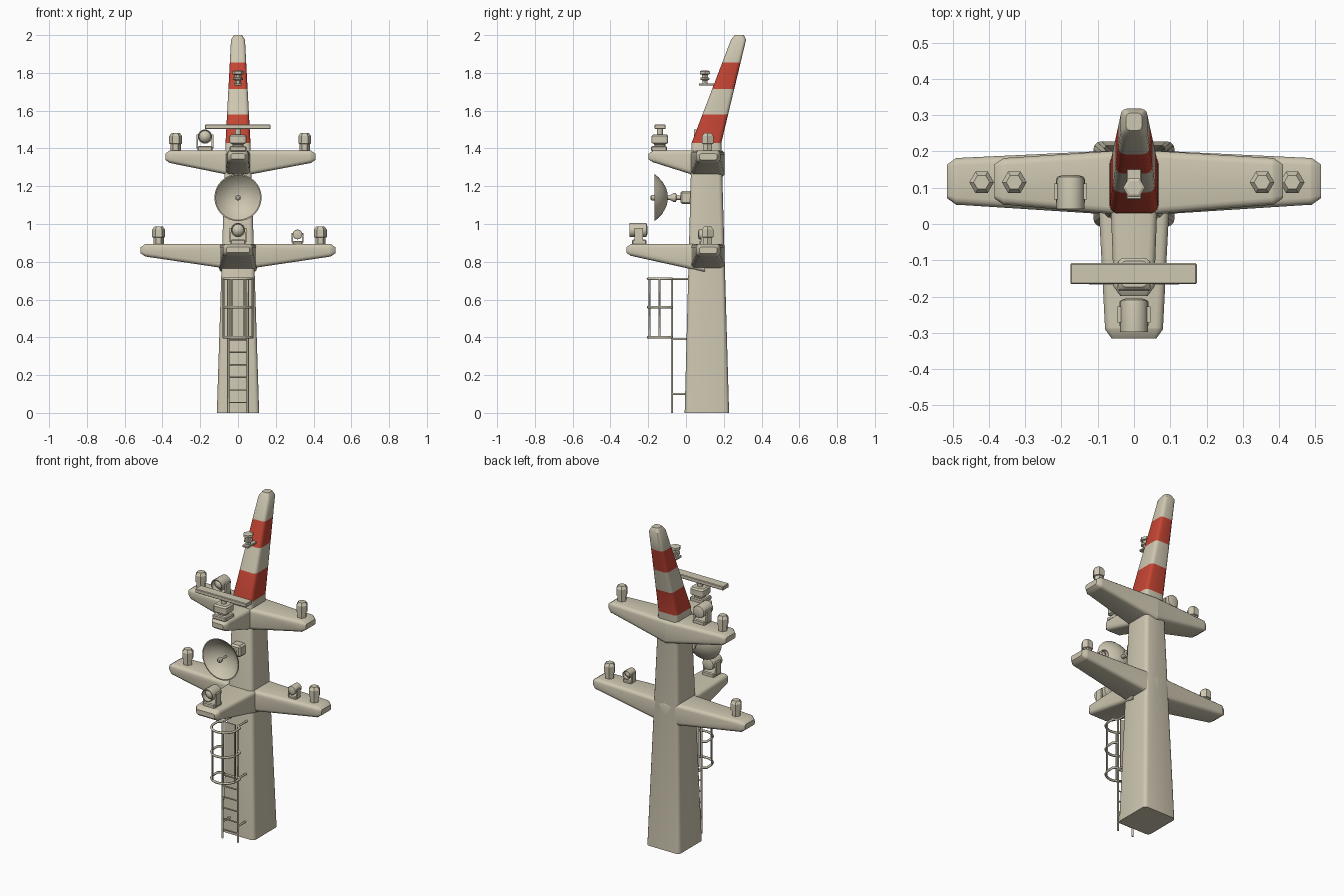
import bpy, bmesh, math
from mathutils import Vector, Matrix

if "Cube" in bpy.data.objects:
    bpy.data.objects.remove(bpy.data.objects["Cube"])


def material(name, rgb):
    m = bpy.data.materials.new(name)
    m.diffuse_color = (*rgb, 1)
    m.use_nodes = True
    m.node_tree.nodes["Principled BSDF"].inputs["Base Color"].default_value = m.diffuse_color
    return m


BEIGE = material("mast_beige", (0.62, 0.57, 0.44))
RED = material("warning_red", (0.56, 0.06, 0.035))


def finish(name, bm, angle=35):
    bmesh.ops.recalc_face_normals(bm, faces=bm.faces)
    me = bpy.data.meshes.new(name)
    bm.to_mesh(me)
    bm.free()
    ob = bpy.data.objects.new(name, me)
    bpy.context.collection.objects.link(ob)
    me.materials.append(BEIGE)
    bpy.ops.object.select_all(action='DESELECT')
    ob.select_set(True)
    bpy.context.view_layer.objects.active = ob
    bpy.ops.object.shade_smooth_by_angle(angle=math.radians(angle))
    return ob


def rounded(a0, a1, b0, b1, r, n=3):
    """Rounded rectangle outline as 2D points."""
    pts = []
    for k, (ca, cb) in enumerate([(a1 - r, b1 - r), (a0 + r, b1 - r), (a0 + r, b0 + r), (a1 - r, b0 + r)]):
        for i in range(n + 1):
            t = (k + i / n) * math.pi / 2
            pts.append((ca + r * math.cos(t), cb + r * math.sin(t)))
    return pts


def loft(name, rings, angle=35):
    bm = bmesh.new()
    vs = [[bm.verts.new(p) for p in ring] for ring in rings]
    n = len(vs[0])
    for a, b in zip(vs, vs[1:]):
        for i in range(n):
            bm.faces.new((a[i], a[(i + 1) % n], b[(i + 1) % n], b[i]))
    bm.faces.new(vs[0])
    bm.faces.new(vs[-1])
    return finish(name, bm, angle)


def lathe(name, profile, loc, sides=6, axis='Z', scale=1):
    """Turn an (r, h) profile; axis 'F' points to -y, 'B' to +y."""
    rot = {'Z': Matrix(), 'F': Matrix.Rotation(math.pi / 2, 4, 'X'),
           'B': Matrix.Rotation(-math.pi / 2, 4, 'X')}[axis]
    mat = Matrix.Translation(loc) @ rot @ Matrix.Scale(scale, 4)
    rings = [[mat @ Vector((r * math.cos(t), r * math.sin(t), h))
              for t in (2 * math.pi * i / sides for i in range(sides))] for r, h in profile]
    return loft(name, rings, 40 if sides > 6 else 25)


def box(name, x0, x1, y0, y1, z0, z1, bevel=0.005):
    bm = bmesh.new()
    bmesh.ops.create_cube(bm, size=1)
    for v in bm.verts:
        v.co = ((x0 + x1) / 2 + v.co.x * (x1 - x0), (y0 + y1) / 2 + v.co.y * (y1 - y0),
                (z0 + z1) / 2 + v.co.z * (z1 - z0))
    if bevel:
        bmesh.ops.bevel(bm, geom=bm.edges[:], offset=bevel, segments=1, affect='EDGES')
    return finish(name, bm)


def tube(name, pts, r):
    cu = bpy.data.curves.new(name, 'CURVE')
    cu.dimensions = '3D'
    cu.bevel_depth, cu.bevel_resolution, cu.use_fill_caps = r, 1, True
    sp = cu.splines.new('POLY')
    sp.points.add(len(pts) - 1)
    for p, co in zip(sp.points, pts):
        p.co = (*co, 1)
    cu.materials.append(BEIGE)
    ob = bpy.data.objects.new(name, cu)
    bpy.context.collection.objects.link(ob)


# Mast: tapered column, raked top with red bands
def mast_section(z):
    keys = [(0, .112, -.007, .228, .022), (1.43, .066, .03, .187, .022),
            (1.975, .037, .238, .318, .018), (2.0, .022, .258, .306, .012)]
    for a, b in zip(keys, keys[1:]):
        if z <= b[0]:
            t = (z - a[0]) / (b[0] - a[0])
            w, y0, y1, r = [p + (q - p) * t for p, q in zip(a[1:], b[1:])]
            return [(x, y, z) for x, y in rounded(-w, w, y0, y1, r)]


mast = loft("mast", [mast_section(z) for z in (0, 1.43, 1.58, 1.715, 1.855, 1.975, 2.0)], 40)
mast.data.materials.append(RED)
for f in mast.data.polygons:
    if 1.43 < f.center.z < 1.58 or 1.715 < f.center.z < 1.855:
        f.material_index = 1


# Yards (sideways) and platforms (forward), tapered from root to rounded tip
def arm(name, place, root, tip, end):
    inset = (tip[0] + .018, tip[1] - .018, tip[2] + .018, tip[3] - .018)
    secs = [(root, 0, .02), (tip, end - .03, .02), (tip, end - .025, .02), (inset, end, .008)]
    loft(name, [[place(a, b, d) for a, b in rounded(*s, r)] for s, d, r in secs], 40)


for level, top, ends in (("lower", .895, (-.515, .515)), ("upper", 1.39, (-.385, .41))):
    for end in ends:
        s = 1 if end > 0 else -1
        arm(level + "_yard", lambda a, b, d: (s * d, a, b), (.022, .205, top - .14, top),
            (.053, .182, top - .068, top), abs(end))
for level, top, w0, w1, end in (("lower", .895, .1, .08, .315), ("upper", 1.39, .066, .056, .198)):
    arm(level + "_platform", lambda a, b, d: (a, .1 - d, b), (-w0, w0, top - .15, top),
        (-w1, w1, top - .065, top), end + .1)

# Hexagonal navigation lights
LIGHT = [(.027, -.005), (.027, .033), (.034, .036), (.034, .075), (.022, .092)]
for x, z in ((-.42, .895), (.436, .895), (-.33, 1.39), (.353, 1.39)):
    lathe("navigation_light", LIGHT, (x, .115, z))


# Searchlight cameras in brackets
def camera_unit(x, y, z, s, facing):
    box("camera_base", x - .04 * s, x + .04 * s, y - .035 * s, y + .04 * s, z - .005, z + .022 * s)
    for side in (-1, 1):
        c = x + side * .041 * s
        box("camera_bracket", c - .005 * s, c + .005 * s, y - .022 * s, y + .022 * s,
            z + .01 * s, z + .085 * s, 0)
    lathe("camera_body", [(.022, -.045), (.036, -.04), (.038, -.03), (.038, .048), (.033, .048),
                          (.031, .02), (.02, .032), (.006, .037)],
          (x, y, z + .073 * s), 16, facing, s)


camera_unit(0, -.25, .895, 1, 'F')
camera_unit(-.175, .09, 1.39, 1, 'F')
camera_unit(.315, .095, .895, .68, 'B')

# Dish antenna with feed and mount
lathe("dish", [(.02, -.07), (.05, -.062), (.085, -.042), (.11, -.018), (.125, .0), (.119, .0),
               (.105, -.015), (.08, -.036), (.045, -.054), (.004, -.06)], (0, -.167, 1.14), 32, 'F')
lathe("dish_feed", [(.006, -.055), (.006, -.008), (.015, -.004), (.015, .012), (.008, .018)],
      (0, -.17, 1.14), 10, 'F')
lathe("dish_mount", [(.012, -.08), (.012, .015), (.024, .018), (.024, .03), (.012, .05), (.012, .07)],
      (0, -.035, 1.14), 12, 'F')
box("dish_bracket", -.035, .035, -.03, .04, 1.105, 1.175, .01)

# Rotating bar radar
box("radar_base", -.045, .045, -.185, -.1, 1.385, 1.412)
loft("radar_drum", [[(x, y, z) for x, y in rounded(-w, w, -.138 - w, -.138 + w, .015)]
                    for w, z in ((.026, 1.405), (.03, 1.422), (.044, 1.43), (.044, 1.465), (.036, 1.474))])
lathe("radar_shaft", [(.016, 1.46), (.016, 1.51)], (0, -.138, 0), 12)
box("radar_bar", -.175, .173, -.166, -.108, 1.502, 1.526, .003)

# Lamp on a small shelf in front of the raked top
box("lamp_shelf", -.02, .02, .068, .18, 1.733, 1.745, .002)
lathe("mast_lamp", [(.016, 1.74), (.016, 1.76), (.027, 1.764), (.027, 1.774), (.018, 1.776), (.018, 1.79),
                    (.03, 1.793), (.03, 1.808), (.022, 1.812)], (0, .1, 0))

# Ladder
for x in (-.052, .052):
    tube("ladder_rail", [(x, -.075, 0), (x, -.075, .715)], .006)
    for z in (.1, .39, .71):
        tube("ladder_standoff", [(x, -.075, z), (x, .02, z)], .006)
for i in range(6):
    z = .055 + i * .0665
    tube("ladder_rung", [(-.052, -.075, z), (.052, -.075, z)], .004)
box("ladder_backboard", -.036, .036, -.078, -.072, .4, .715, 0)

# Safety cage
for z in (.4, .56, .71):
    arc = [(.076 * math.cos(t), -.125 - .076 * math.sin(t), z) for t in (math.pi * i / 12 for i in range(13))]
    tube("cage_hoop", [(.052, -.075, z), (.076, -.09, z)] + arc + [(-.076, -.09, z), (-.052, -.075, z)], .007)
for x, y in ((.076, -.14), (-.076, -.14), (.035, -.193), (-.035, -.193)):
    tube("cage_bar", [(x, y, .4), (x, y, .71)], .005)
